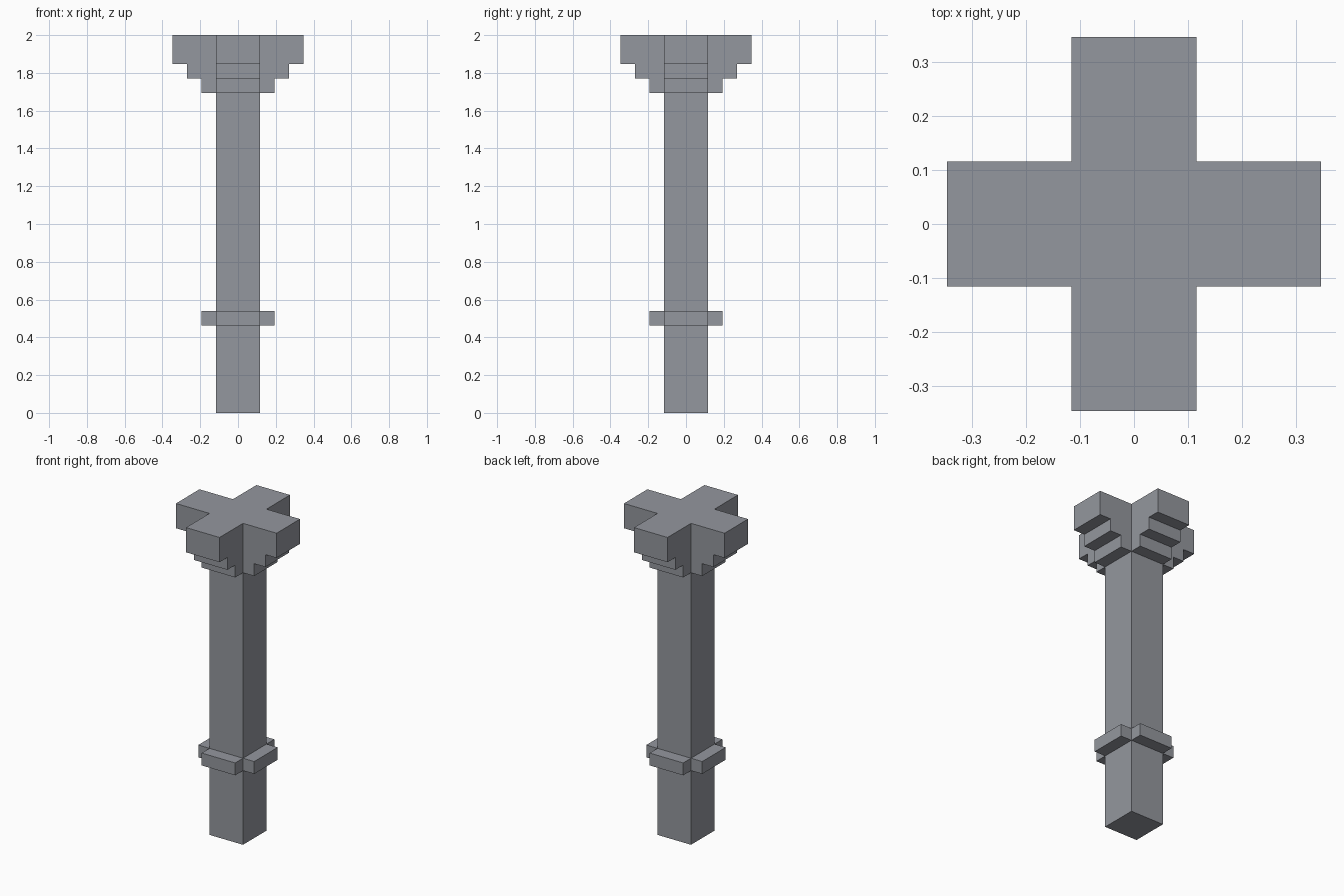
import bpy
import bmesh
from math import pi
from mathutils import Matrix

cube = bpy.data.objects.get("Cube")
if cube:
    bpy.data.objects.remove(cube, do_unlink=True)

U = 2 / 26          # one block step; the pillar is 26 steps tall
HALF = 1.5          # half width of the shaft, in steps

stone = bpy.data.materials.new("grey_stone")
stone.use_nodes = True
colour = (0.296, 0.309, 0.342, 1)
stone.diffuse_color = colour
stone.node_tree.nodes["Principled BSDF"].inputs["Base Color"].default_value = colour


def finish(name, bm):
    bmesh.ops.scale(bm, vec=(U, U, U), verts=bm.verts)
    bmesh.ops.recalc_face_normals(bm, faces=bm.faces)
    mesh = bpy.data.meshes.new(name)
    bm.to_mesh(mesh)
    bm.free()
    mesh.materials.append(stone)
    bpy.context.collection.objects.link(bpy.data.objects.new(name, mesh))


def arm(name, profile, turn):
    """Extrude an (outward, height) profile across the shaft width, then turn it."""
    bm = bmesh.new()
    face = bm.faces.new([bm.verts.new((x, -HALF, z)) for x, z in profile])
    moved = bmesh.ops.extrude_face_region(bm, geom=[face], use_keep_orig=True)
    verts = [v for v in moved["geom"] if isinstance(v, bmesh.types.BMVert)]
    bmesh.ops.translate(bm, vec=(0, 2 * HALF, 0), verts=verts)
    bmesh.ops.recalc_face_normals(bm, faces=bm.faces)
    # The side against the shaft stays open
    inner = [f for f in bm.faces if all(abs(v.co.x - HALF) < 1e-4 for v in f.verts)]
    bmesh.ops.delete(bm, geom=inner, context="FACES")
    bmesh.ops.rotate(bm, matrix=Matrix.Rotation(turn, 3, "Z"), verts=bm.verts)
    finish(name, bm)


# Square shaft
bm = bmesh.new()
bmesh.ops.create_cube(bm, size=1)
bmesh.ops.scale(bm, vec=(2 * HALF, 2 * HALF, 26), verts=bm.verts)
bmesh.ops.translate(bm, vec=(0, 0, 13), verts=bm.verts)
finish("shaft", bm)

# Stepped brackets at the top and collar blocks low on the shaft
bracket = [(HALF, 22), (2.5, 22), (2.5, 23), (3.5, 23), (3.5, 24),
           (4.5, 24), (4.5, 26), (HALF, 26)]
collar = [(HALF, 6), (2.5, 6), (2.5, 7), (HALF, 7)]
for i, side in enumerate(("left", "back", "right", "front")):
    arm(f"top_bracket_{side}", bracket, i * pi / 2)
    arm(f"collar_block_{side}", collar, i * pi / 2)
